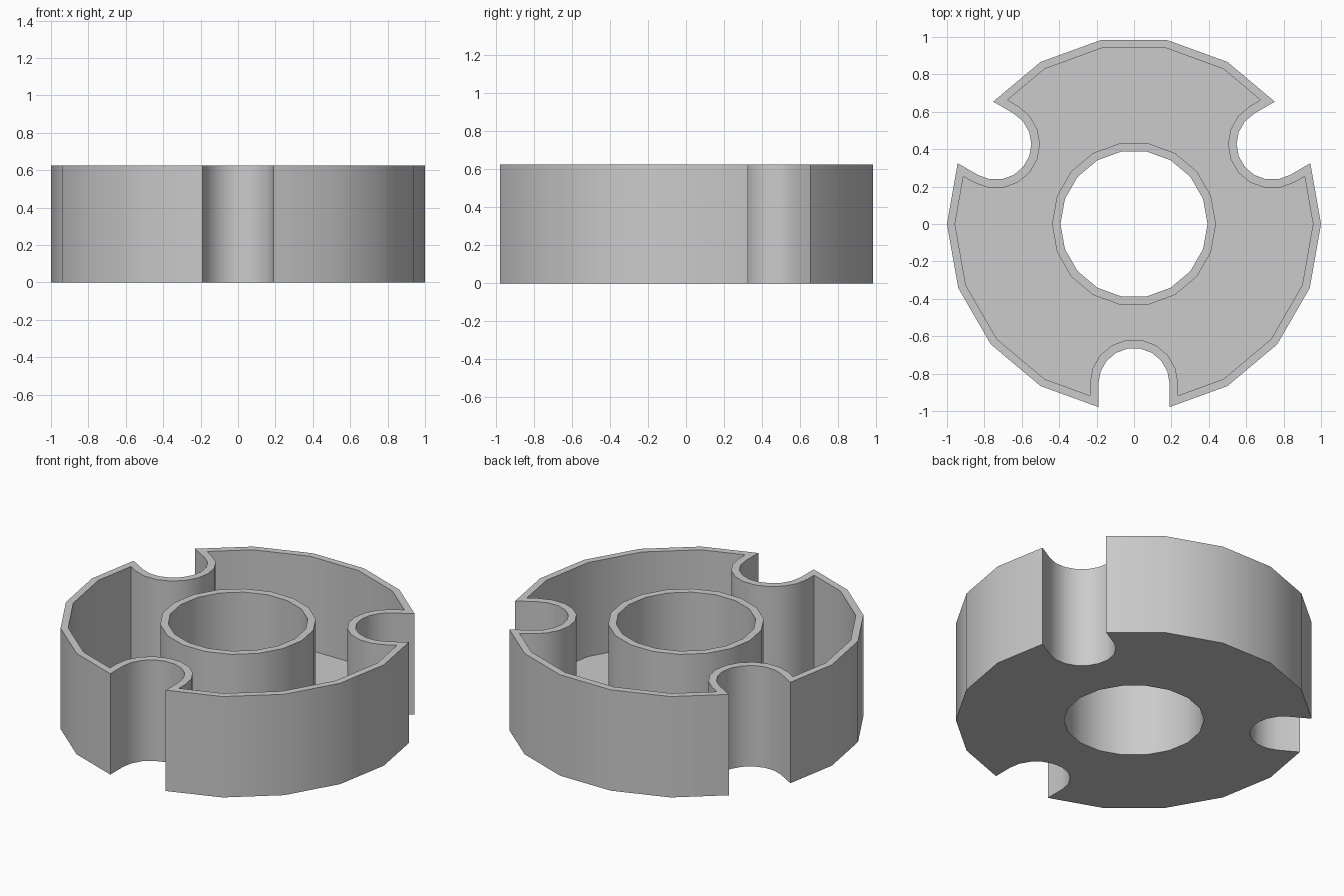
import bpy
import bmesh
from math import cos, sin, radians
from mathutils import Matrix, Vector

HEIGHT, FLOOR = 0.625, 0.043
SLOT_CENTRE = 0.853

cube = bpy.data.objects.get("Cube")
if cube:
    bpy.data.objects.remove(cube, do_unlink=True)


def polar(radius, degrees):
    return Vector((radius * cos(radians(degrees)), radius * sin(radians(degrees))))


def circle(radius):
    return [polar(radius, a) for a in range(0, 360, 20)]


def slotted_outline(radius, slot):
    """18-sided disc outline with three round-ended slots."""
    near, far = polar(radius, 10), polar(radius, 30)
    mouth = near.lerp(far, (slot - near.y) / (far.y - near.y))
    third = [Vector((mouth.x, -mouth.y))]
    for a in range(-90, 91, 20):
        third.append(Vector((SLOT_CENTRE - slot * cos(radians(a)), slot * sin(radians(a)))))
    third.append(mouth)
    third += [polar(radius, a) for a in range(30, 91, 20)]
    return [Matrix.Rotation(radians(turn), 2) @ p for turn in (-90, 30, 150) for p in third]


bm = bmesh.new()


def ring(points, z):
    verts = [bm.verts.new((p.x, p.y, z)) for p in points]
    edges = [bm.edges.new((v, verts[i - 1])) for i, v in enumerate(verts)]
    return verts, edges


def bridge(a, b):
    for i in range(len(a[0])):
        bm.faces.new((a[0][i - 1], a[0][i], b[0][i], b[0][i - 1]))


def cap(a, b):
    bmesh.ops.triangle_fill(bm, edges=a[1] + b[1], use_beauty=True)


# Outer and inner outlines of the wall, and of the central tube
outer, inner = slotted_outline(1.0, 0.19), slotted_outline(0.957, 0.236)
bore, tube = circle(0.393), circle(0.438)

outer_low, outer_top = ring(outer, 0), ring(outer, HEIGHT)
inner_low, inner_top = ring(inner, FLOOR), ring(inner, HEIGHT)
bore_low, bore_top = ring(bore, 0), ring(bore, HEIGHT)
tube_low, tube_top = ring(tube, FLOOR), ring(tube, HEIGHT)

# Walls and rims
for a, b in ((outer_low, outer_top), (outer_top, inner_top), (inner_top, inner_low),
             (bore_low, bore_top), (bore_top, tube_top), (tube_top, tube_low)):
    bridge(a, b)

# Underside and tray floor
cap(outer_low, bore_low)
cap(inner_low, tube_low)
bmesh.ops.recalc_face_normals(bm, faces=bm.faces[:])

mesh = bpy.data.meshes.new("slotted_ring_tray")
bm.to_mesh(mesh)
bm.free()
tray = bpy.data.objects.new("slotted_ring_tray", mesh)
bpy.context.collection.objects.link(tray)

# Plain grey finish
grey = bpy.data.materials.new("light_grey")
grey.use_nodes = True
colour = (0.6, 0.6, 0.6, 1)
grey.diffuse_color = colour
grey.node_tree.nodes["Principled BSDF"].inputs["Base Color"].default_value = colour
mesh.materials.append(grey)

bpy.ops.object.select_all(action="DESELECT")
tray.select_set(True)
bpy.context.view_layer.objects.active = tray
bpy.ops.object.shade_smooth_by_angle(angle=radians(30))
